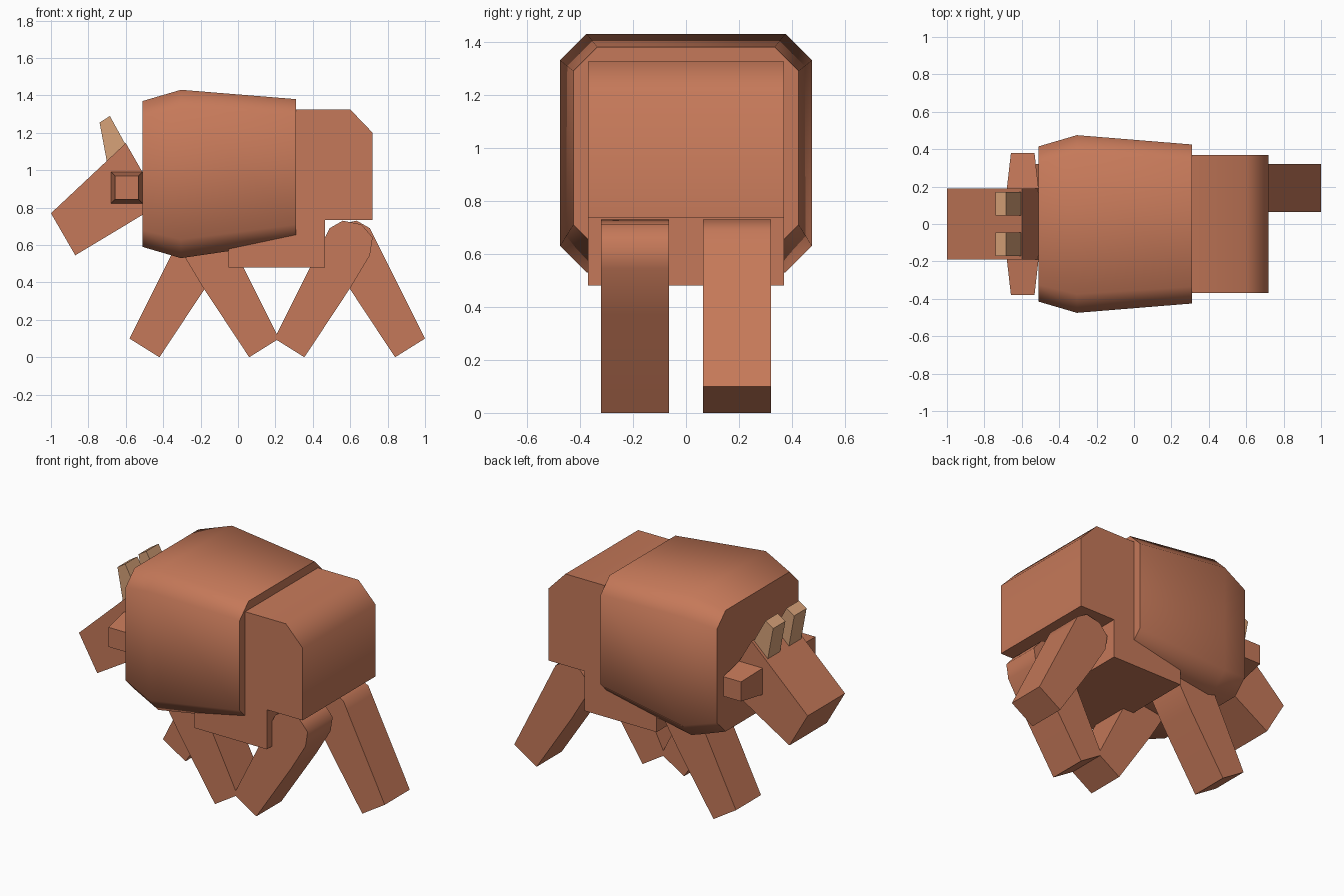
import bpy, bmesh, math

if "Cube" in bpy.data.objects:
    bpy.data.objects.remove(bpy.data.objects["Cube"])


def material(name, color):
    m = bpy.data.materials.new(name)
    m.diffuse_color = (*color, 1)
    m.use_nodes = True
    m.node_tree.nodes["Principled BSDF"].inputs["Base Color"].default_value = m.diffuse_color
    return m


HIDE = material("brown hide", (0.56, 0.19, 0.10))
HORN = material("tan horn", (0.68, 0.36, 0.19))


def loft(name, rings, mat):
    """Join matching rings of points into a closed solid with capped ends."""
    bm = bmesh.new()
    loops = [[bm.verts.new(p) for p in ring] for ring in rings]
    n = len(loops[0])
    for a, b in zip(loops, loops[1:]):
        for i in range(n):
            j = (i + 1) % n
            bm.faces.new((a[i], a[j], b[j], b[i]))
    bm.faces.new(loops[0])
    bm.faces.new(loops[-1])
    bmesh.ops.recalc_face_normals(bm, faces=bm.faces)
    me = bpy.data.meshes.new(name)
    bm.to_mesh(me)
    bm.free()
    me.materials.append(mat)
    ob = bpy.data.objects.new(name, me)
    bpy.context.collection.objects.link(ob)
    bpy.ops.object.select_all(action='DESELECT')
    ob.select_set(True)
    bpy.context.view_layer.objects.active = ob
    bpy.ops.object.shade_smooth_by_angle(angle=math.radians(50))
    return ob


def extrude(name, profile, y0, y1, mat):
    """Side profile in x, z pulled from y0 to y1."""
    return loft(name, [[(x, y, z) for x, z in profile] for y in (y0, y1)], mat)


def octagon(x, w, z0, z1, c):
    """Rectangular section with corners cut by c."""
    half = [(w - c, z0), (w, z0 + c), (w, z1 - c), (w - c, z1)]
    return [(x, y, z) for y, z in half] + [(x, -y, z) for y, z in reversed(half)]


# Barrel-shaped chest
loft("chest", [octagon(-0.51, 0.415, 0.59, 1.37, 0.09),
               octagon(-0.305, 0.475, 0.53, 1.43, 0.10),
               octagon(0.31, 0.425, 0.62, 1.38, 0.09)], HIDE)

# Rump with sloped back and belly
extrude("rump", [(-0.05, 1.325), (0.6, 1.325), (0.72, 1.2), (0.72, 0.735),
                 (0.465, 0.735), (0.465, 0.48), (-0.05, 0.48)], -0.37, 0.37, HIDE)

# Tapered legs with rounded hips, striding in opposite directions
LEG = [(-0.40, 0.10), (-0.24, 0.0), (0.008, 0.375), (0.11, 0.545), (0.125, 0.64),
       (0.065, 0.71), (-0.035, 0.73), (-0.105, 0.69), (-0.13, 0.64)]
for name, cx, side, swing in (("hind_leg_right", 0.595, -1, 1),
                              ("hind_leg_left", 0.60, 1, -1),
                              ("front_leg_right", -0.18, -1, -1),
                              ("front_leg_left", -0.18, 1, 1)):
    extrude(name, [(cx + swing * x, z) for x, z in LEG],
            side * 0.065, side * 0.32, HIDE)

# Lowered wedge head
extrude("head", [(-1.0, 0.77), (-0.6, 1.145), (-0.413, 0.82), (-0.87, 0.545)],
        -0.19, 0.19, HIDE)

for side, label in ((-1, "right"), (1, "left")):
    # Ears narrowing outward
    rings = []
    for y, h in ((0.17, 0.087), (0.38, 0.063)):
        rings.append([(-0.595 + sx * h, side * y, 0.907 + sz * h)
                      for sx, sz in ((-1, -1), (1, -1), (1, 1), (-1, 1))])
    loft("ear_" + label, rings, HIDE)
    # Short horns
    extrude("horn_" + label, [(-0.70, 1.04), (-0.74, 1.255), (-0.685, 1.29), (-0.60, 1.135)],
            side * 0.045, side * 0.17, HORN)
